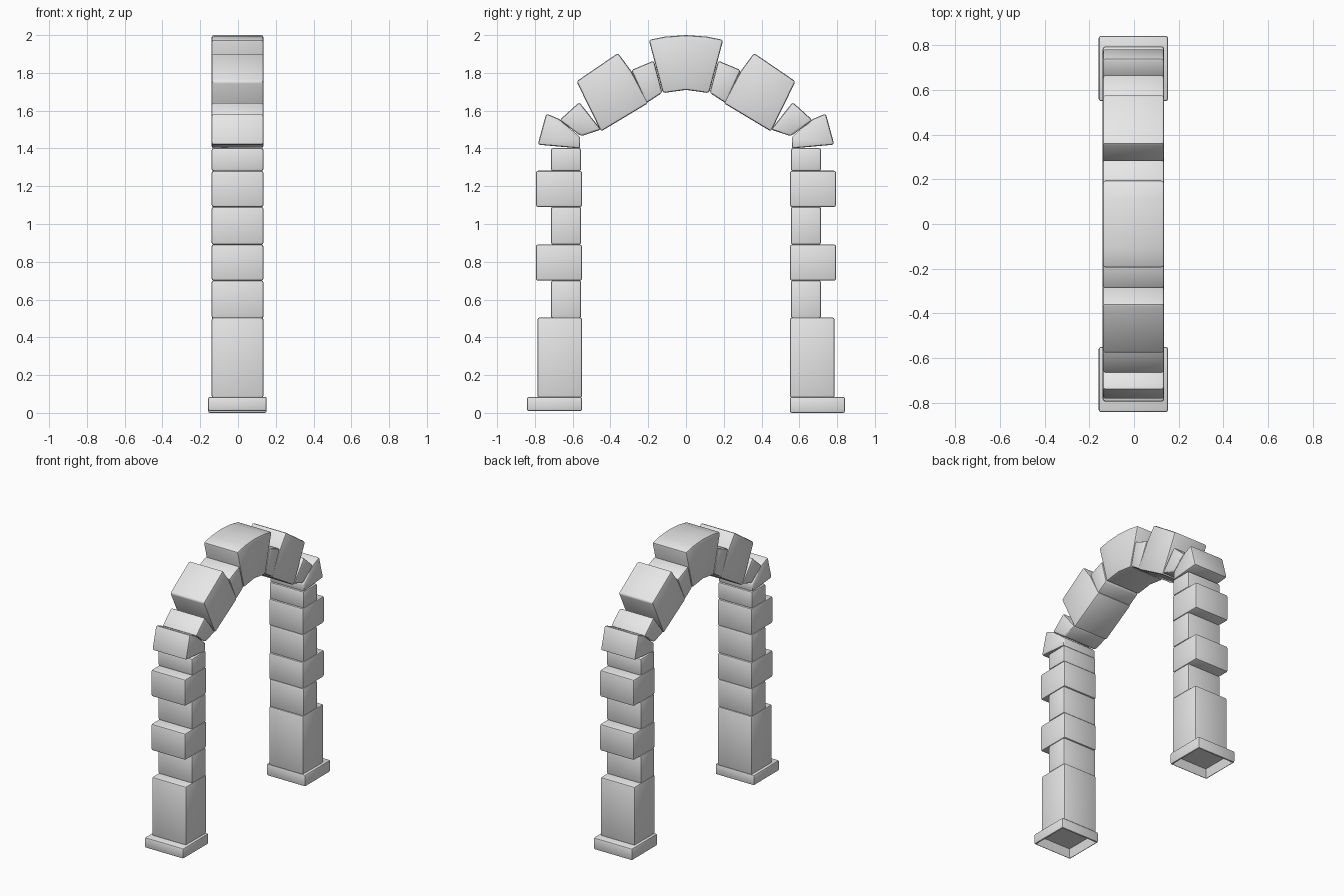
import bpy, bmesh

cube = bpy.data.objects.get("Cube")
if cube:
    bpy.data.objects.remove(cube, do_unlink=True)

stone = bpy.data.materials.new("light grey stone")
stone.use_nodes = True
GREY = (0.8, 0.8, 0.8, 1)
stone.diffuse_color = GREY
stone.node_tree.nodes["Principled BSDF"].inputs["Base Color"].default_value = GREY


def block(name, profile, side, x0=-0.14, x1=0.135, bevel=0.012, hollow=False):
    """Extrude a (y, z) profile along x; side mirrors it across y = 0."""
    bm = bmesh.new()
    ring = [bm.verts.new((x0, y * side, z)) for y, z in profile]
    face = bm.faces.new(ring)
    new = bmesh.ops.extrude_face_region(bm, geom=[face])["geom"]
    moved = [v for v in new if isinstance(v, bmesh.types.BMVert)]
    bmesh.ops.translate(bm, verts=moved, vec=(x1 - x0, 0, 0))
    bmesh.ops.recalc_face_normals(bm, faces=bm.faces)
    # Soft worn edges
    edges = [e for e in bm.edges if e.calc_face_angle(0) > 0.4]
    bmesh.ops.bevel(bm, geom=edges, offset=bevel, segments=2, profile=0.5,
                    affect='EDGES', clamp_overlap=True)
    if hollow:
        bm.normal_update()
        under = min(bm.faces, key=lambda f: f.normal.z * f.calc_area())
        bmesh.ops.inset_region(bm, faces=[under], thickness=0.02)
        bmesh.ops.translate(bm, verts=under.verts, vec=(0, 0, 0.06))
    mesh = bpy.data.meshes.new(name)
    bm.to_mesh(mesh)
    bm.free()
    mesh.materials.append(stone)
    obj = bpy.data.objects.new(name, mesh)
    bpy.context.collection.objects.link(obj)
    bpy.ops.object.select_all(action='DESELECT')
    obj.select_set(True)
    bpy.context.view_layer.objects.active = obj
    bpy.ops.object.shade_smooth_by_angle(angle=0.7)
    return obj


def rect(y0, y1, z0, z1):
    return [(y0, z0), (y1, z0), (y1, z1), (y0, z1)]


# Pillar courses: name, inner y, outer y, bottom, top
COURSES = [
    ("shaft", 0.55, 0.787, 0.08, 0.505),
    ("narrow_stone_low", 0.555, 0.715, 0.50, 0.702),
    ("wide_stone_low", 0.55, 0.795, 0.70, 0.892),
    ("narrow_stone_mid", 0.555, 0.715, 0.89, 1.092),
    ("wide_stone_high", 0.55, 0.795, 1.09, 1.282),
    ("narrow_stone_top", 0.555, 0.715, 1.28, 1.402),
]

# Arch stones as (y, z) outlines
ARCH = {
    "springer": [(0.56, 1.40), (0.785, 1.42), (0.74, 1.585), (0.67, 1.555), (0.56, 1.46)],
    "lower_wedge": [(0.555, 1.465), (0.67, 1.55), (0.565, 1.645), (0.45, 1.50)],
    "large_voussoir": [(0.45, 1.49), (0.58, 1.755), (0.36, 1.905), (0.29, 1.81), (0.20, 1.64)],
    "upper_wedge": [(0.21, 1.64), (0.29, 1.815), (0.17, 1.865), (0.125, 1.695)],
}

for side, label in ((-1, "front"), (1, "back")):
    foot = 0.0 if side > 0 else 0.01
    block(label + "_plinth", rect(0.55, 0.842, foot, 0.085), side,
          -0.158, 0.152, 0.01, hollow=True)
    for name, *size in COURSES:
        block(f"{label}_{name}", rect(*size), side)
    for name, outline in ARCH.items():
        block(f"{label}_{name}", outline, side)

# Keystone with a gently curved top and underside
half = [(0.0, 2.0), (0.11, 1.992), (0.197, 1.975), (0.122, 1.693), (0.0, 1.71)]
block("keystone", half + [(-y, z) for y, z in half[3:1:-1]] + [(-0.11, 1.992)], 1)
